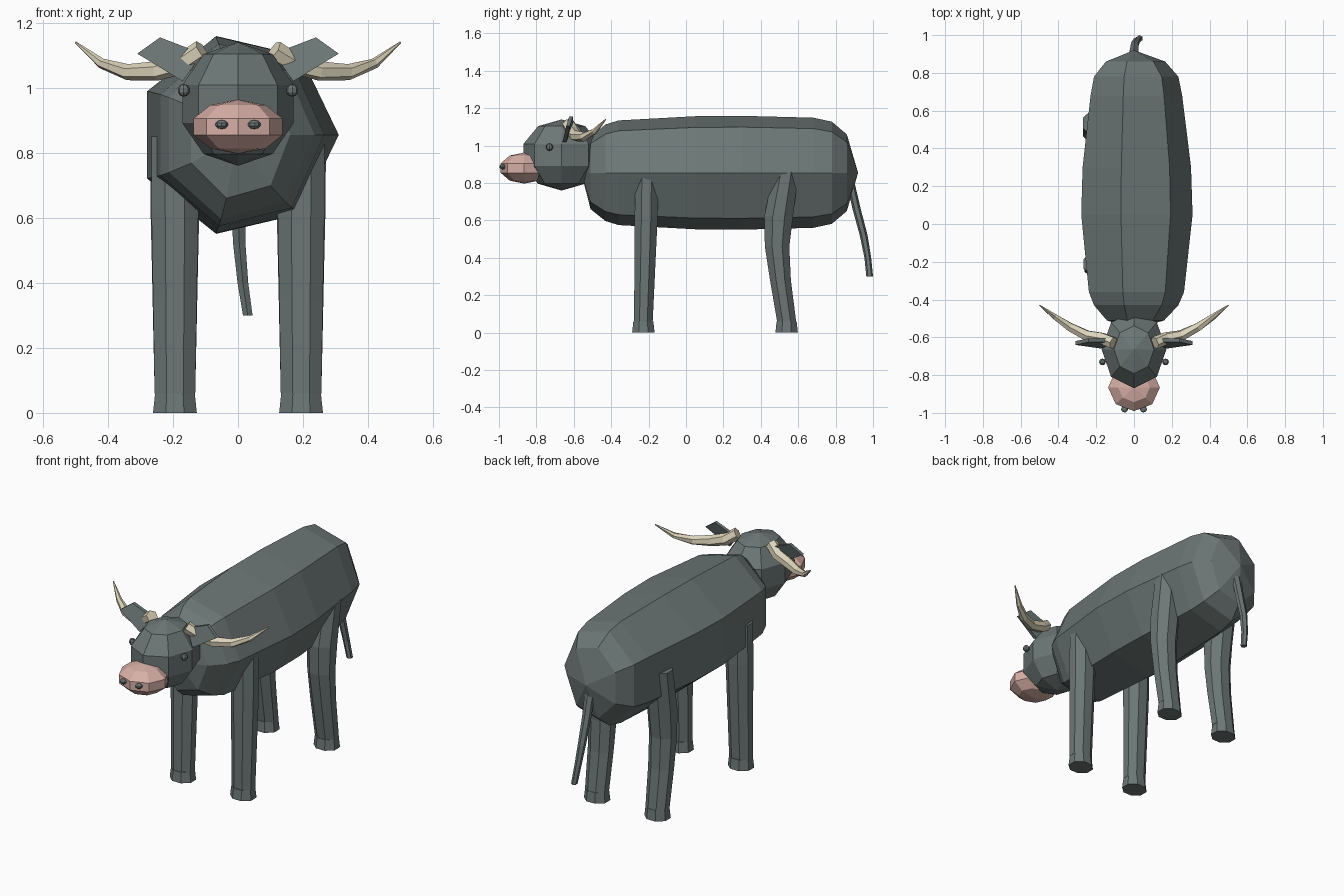
import bpy, bmesh, math
from mathutils import Vector

if "Cube" in bpy.data.objects:
    bpy.data.objects.remove(bpy.data.objects["Cube"])


def material(name, rgb):
    m = bpy.data.materials.new(name)
    m.diffuse_color = (*rgb, 1)
    m.use_nodes = True
    m.node_tree.nodes["Principled BSDF"].inputs["Base Color"].default_value = m.diffuse_color
    return m


HIDE = material("hide", (0.15, 0.185, 0.18))
PINK = material("pink", (0.68, 0.43, 0.38))
BONE = material("bone", (0.72, 0.66, 0.5))


def finish(bm, name, mat):
    bmesh.ops.remove_doubles(bm, verts=bm.verts, dist=0.0002)
    bmesh.ops.recalc_face_normals(bm, faces=bm.faces)
    me = bpy.data.meshes.new(name)
    bm.to_mesh(me)
    bm.free()
    me.materials.append(mat)
    ob = bpy.data.objects.new(name, me)
    bpy.context.collection.objects.link(ob)
    return ob


def loft(name, rings, mat):
    """Skin a list of equal-length point rings and cap the ends."""
    bm = bmesh.new()
    rows = [[bm.verts.new(p) for p in r] for r in rings]
    n = len(rows[0])
    for a, b in zip(rows, rows[1:]):
        for i in range(n):
            j = (i + 1) % n
            bm.faces.new((a[i], a[j], b[j], b[i]))
    bm.faces.new(rows[0])
    bm.faces.new(rows[-1])
    return finish(bm, name, mat)


def circle(n, offset=0.0):
    return [(math.cos(2 * math.pi * (i + offset) / n),
             math.sin(2 * math.pi * (i + offset) / n)) for i in range(n)]


def ball(name, center, radii, mat, seg=8, rings=5):
    bm = bmesh.new()
    bmesh.ops.create_uvsphere(bm, u_segments=seg, v_segments=rings, radius=1)
    for v in bm.verts:
        v.co = Vector(center) + Vector([c * r for c, r in zip(v.co, radii)])
    return finish(bm, name, mat)


def tube(name, path, mat, n=6):
    """Tapered tube; each path entry is (x, y, z, radius)."""
    pts = [Vector(p[:3]) for p in path]
    rings = []
    for i, p in enumerate(path):
        t = (pts[min(i + 1, len(pts) - 1)] - pts[max(i - 1, 0)]).normalized()
        u = t.cross(Vector((0.3, 1, 0.1))).normalized()
        w = t.cross(u)
        rings.append([pts[i] + (u * c + w * s) * p[3] for c, s in circle(n)])
    return loft(name, rings, mat)


def column(name, stack, mat, n=8):
    """Stack of level ellipses: (x, y, z, rx, ry)."""
    return loft(name, [[(x + c * rx, y + s * ry, z) for c, s in circle(n, 0.5)]
                       for x, y, z, rx, ry in stack], mat)


# Body: seven-sided barrel, (y, half width, half height)
body = [(-0.56, 0, 0), (-0.51, 0.16, 0.20), (-0.43, 0.235, 0.265),
        (-0.36, 0.265, 0.287), (0.05, 0.31, 0.31), (0.30, 0.302, 0.312),
        (0.68, 0.255, 0.302), (0.78, 0.235, 0.28), (0.86, 0.165, 0.21),
        (0.92, 0, 0)]
loft("body", [[(c * rx, y, 0.855 + s * rz) for c, s in circle(7)]
              for y, rx, rz in body], HIDE)

# Head and muzzle
ball("head", (0, -0.665, 0.95), (0.18, 0.215, 0.19), HIDE)
ball("muzzle", (0, -0.865, 0.88), (0.144, 0.132, 0.083), PINK)

for side, s in (("left", 1), ("right", -1)):
    # Face details
    ball(f"{side}_eye", (s * 0.167, -0.73, 0.992), (0.019, 0.019, 0.02), HIDE)
    ball(f"{side}_nostril", (s * 0.05, -0.98, 0.887), (0.02, 0.019, 0.014), HIDE)

    # Ear: thin leaning plate
    outline = [(0.11, -0.615, 1.105), (0.24, -0.615, 1.155),
               (0.31, -0.63, 1.105), (0.17, -0.65, 1.02)]
    loft(f"{side}_ear", [[(s * x, y + d, z) for x, y, z in outline]
                         for d in (-0.01, 0.01)], HIDE)

    # Horn sweeping out, back and up
    horn = [(0.11, -0.63, 1.115, 0.034), (0.17, -0.605, 1.075, 0.033),
            (0.25, -0.59, 1.052, 0.03), (0.34, -0.545, 1.048, 0.025),
            (0.42, -0.49, 1.075, 0.016), (0.5, -0.43, 1.14, 0.003)]
    tube(f"{side}_horn", [(s * x, y, z, r) for x, y, z, r in horn], BONE)

    # Legs: (y, z, rx, ry)
    legs = {"front": [(-0.228, 0.06, 0.065, 0.052), (-0.22, 0.35, 0.07, 0.058),
                      (-0.213, 0.62, 0.075, 0.064), (-0.21, 0.85, 0.075, 0.064)],
            "hind": [(0.538, 0.06, 0.065, 0.053), (0.505, 0.28, 0.07, 0.058),
                     (0.487, 0.46, 0.074, 0.068), (0.495, 0.62, 0.078, 0.08),
                     (0.535, 0.86, 0.08, 0.07)]}
    for end, leg in legs.items():
        y0 = leg[0][0]
        column(f"{end}_{side}_leg",
               [(s * 0.194, y, z, rx * 1.04, ry * 1.04) for y, z, rx, ry in leg], HIDE)
        column(f"{end}_{side}_hoof",
               [(s * 0.194, y0, 0, 0.073, 0.065), (s * 0.194, y0, 0.06, 0.066, 0.058)], HIDE)

# Tail
column("tail", [(0, 0.875, 0.83, 0.03, 0.02), (0, 0.91, 0.67, 0.026, 0.022),
                (0.004, 0.95, 0.52, 0.022, 0.021), (0.015, 0.972, 0.40, 0.019, 0.018),
                (0.03, 0.982, 0.30, 0.017, 0.018)], HIDE, n=6)
